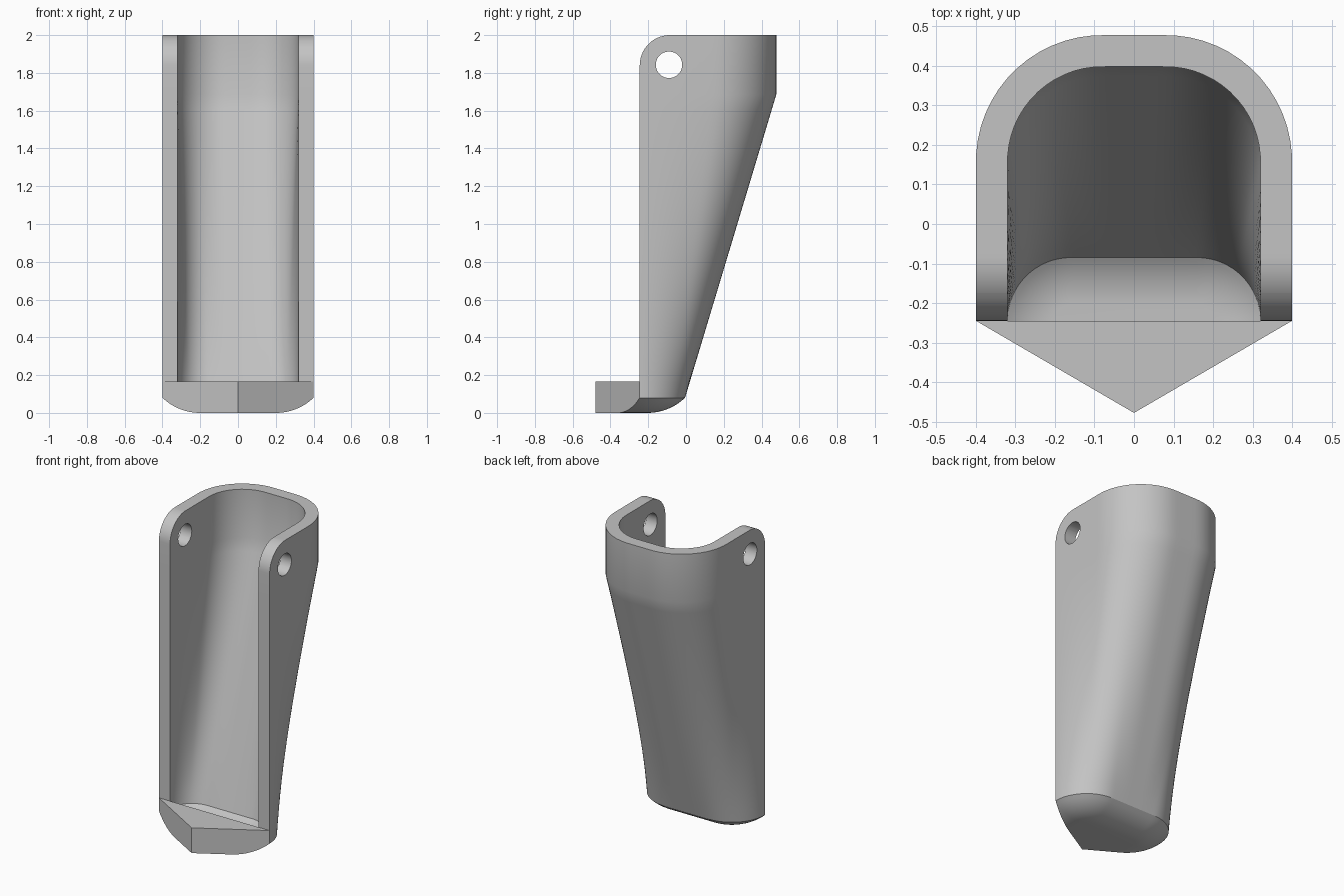
import bpy
import bmesh
import math

if "Cube" in bpy.data.objects:
    bpy.data.objects.remove(bpy.data.objects["Cube"])

HALF_W, FRONT, TIP = 0.40, -0.245, -0.478
WALL, ROUND, TOE_TOP = 0.08, 0.20, 0.165
TAPER_TOP, TOP = 1.685, 2.0
N = 28                      # samples along half an outline
UPPER = (0.08, 0.158, 0.32)   # half flat, corner centre y, corner radius
LOWER = (0.16, FRONT, 0.24)
DROP = 0.29                 # radius of the rounded underside

grey = bpy.data.materials.new("plain grey")
grey.use_nodes = True
grey.diffuse_color = (0.55, 0.55, 0.55, 1)
grey.node_tree.nodes["Principled BSDF"].inputs["Base Color"].default_value = grey.diffuse_color


def make(name, bm):
    bmesh.ops.remove_doubles(bm, verts=bm.verts, dist=1e-5)
    bmesh.ops.recalc_face_normals(bm, faces=bm.faces)
    mesh = bpy.data.meshes.new(name)
    bm.to_mesh(mesh)
    bm.free()
    ob = bpy.data.objects.new(name, mesh)
    bpy.context.collection.objects.link(ob)
    mesh.materials.append(grey)
    return ob


def activate(ob):
    bpy.ops.object.select_all(action='DESELECT')
    ob.select_set(True)
    bpy.context.view_layer.objects.active = ob


def outline(shape):
    """U-shaped outline, evenly spaced, from the right end round to the left."""
    flat, cy, r = shape
    leg, arc = cy - FRONT, r * math.pi / 2
    pts = []
    for i in range(N + 1):
        s = (leg + arc + flat) * i / N
        if s < leg:
            pts.append((HALF_W, FRONT + s))
        elif s < leg + arc:
            a = (s - leg) / r
            pts.append((flat + r * math.cos(a), cy + r * math.sin(a)))
        else:
            pts.append((flat - (s - leg - arc), cy + r))
    return pts + [(-x, y) for x, y in reversed(pts[:-1])]


def inset(pts, shape, d):
    flat, cy, r = shape
    k = 1 - d / r
    result = []
    for x, y in pts:
        cx, c = max(-flat, min(flat, x)), min(y, cy)
        result.append((cx + (x - cx) * k, c + (y - c) * k))
    return result


def under_z(d, radius):
    return DROP - math.sqrt(radius ** 2 - (ROUND - d) ** 2)


def surface_rows(offset, steps=10, loft=20):
    """Rounded floor, tapering wall and straight collar, from bottom to top."""
    low = inset(outline(LOWER), LOWER, offset)
    high = inset(outline(UPPER), UPPER, offset)
    rows = []
    for i in range(steps + 1):
        d = ROUND + (offset - ROUND) * i / steps
        z = under_z(d, DROP - offset)
        rows.append([(x, y, z) for x, y in inset(outline(LOWER), LOWER, d)])
    z0 = rows[-1][0][2]
    for i in range(1, loft + 1):
        t = i / loft
        rows.append([(a[0] + (b[0] - a[0]) * t, a[1] + (b[1] - a[1]) * t,
                      z0 + (TAPER_TOP - z0) * t) for a, b in zip(low, high)])
    rows.append([(x, y, TOP) for x, y in high])
    return rows


# Open-fronted shell
bm = bmesh.new()
outer = [[bm.verts.new(p) for p in row] for row in surface_rows(0)]
inner = [[bm.verts.new(p) for p in row] for row in surface_rows(WALL)]
skin = outer + inner[::-1]
for a, b in zip(skin, skin[1:]):
    for j in range(len(a) - 1):
        bm.faces.new((a[j], a[j + 1], b[j + 1], b[j]))
for end in (0, -1):
    for i in range(len(outer) - 1):
        bm.faces.new((outer[i][end], outer[i + 1][end], inner[i + 1][end], inner[i][end]))
bm.faces.new(outer[0])
bm.faces.new(inner[0])
bm.faces.new((outer[0][0], outer[0][-1], inner[0][-1], inner[0][0]))
shell = make("shell", bm)


def side_cutter(name, profile):
    """Prism running across x from a profile of (y, z) points."""
    bm = bmesh.new()
    face = bm.faces.new([bm.verts.new((-1, y, z)) for y, z in profile])
    ext = bmesh.ops.extrude_face_region(bm, geom=[face])
    moved = [v for v in ext["geom"] if isinstance(v, bmesh.types.BMVert)]
    bmesh.ops.translate(bm, verts=moved, vec=(2, 0, 0))
    ob = make(name, bm)
    ob.hide_render = True
    return ob


def arc(cy, cz, r, start, end, n):
    return [(cy + r * math.cos(start + (end - start) * i / n),
             cz + r * math.sin(start + (end - start) * i / n)) for i in range(n + 1)]


# Rounded upper front corners and pivot holes
corner = arc(-0.085, 1.84, 0.16, math.pi, math.pi / 2, 16)
corner += [(-0.085, 2.1), (-0.3, 2.1), (-0.3, 1.84)]
hole = arc(-0.09, 1.843, 0.07, 0, 2 * math.pi, 40)[:-1]
for name, profile in (("corner_cutter", corner), ("hole_cutter", hole)):
    cutter = side_cutter(name, profile)
    mod = shell.modifiers.new(name, 'BOOLEAN')
    mod.operation, mod.solver, mod.object = 'DIFFERENCE', 'EXACT', cutter
    activate(shell)
    bpy.ops.object.modifier_apply(modifier=mod.name)
    bpy.data.objects.remove(cutter)

# Pointed toe with the same rounded underside
bm = bmesh.new()
side = [(HALF_W - ROUND * i / 10, under_z(ROUND * i / 10, DROP)) for i in range(11)]
section = side + [(0, 0)] + [(-x, z) for x, z in reversed(side)]
columns = []
for x, z in section:
    y = TIP + (FRONT - TIP) * abs(x) / HALF_W
    columns.append([bm.verts.new(p) for p in
                    ((x, FRONT, z), (x, y, z), (x, y, TOE_TOP), (x, FRONT, TOE_TOP))])
for a, b in zip(columns, columns[1:]):
    for j in range(4):
        k = (j + 1) % 4
        bm.faces.new((a[j], a[k], b[k], b[j]))
toe = make("toe", bm)

for ob in (shell, toe):
    activate(ob)
    bpy.ops.object.shade_smooth_by_angle(angle=math.radians(30))
